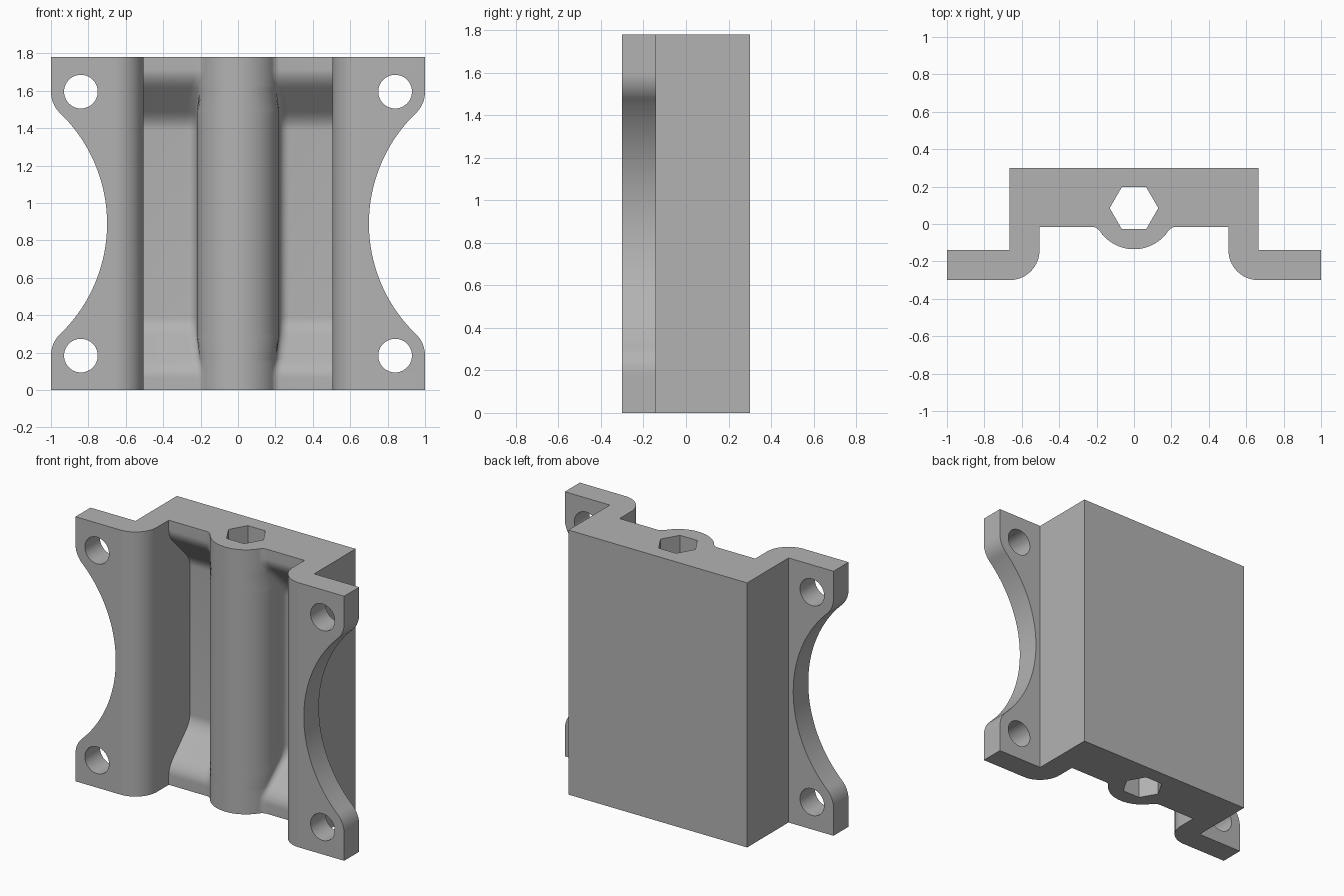
import bpy
import bmesh
from math import sin, cos, atan2, sqrt, pi

cube = bpy.data.objects.get("Cube")
if cube:
    bpy.data.objects.remove(cube, do_unlink=True)

H = 1.78                    # height
FRONT, BACK = -0.30, 0.30
FLANGE_BACK = -0.14
BODY_X, CHANNEL_X = 0.665, 0.505
RIB_Y, RIB_R = 0.085, 0.22  # rib is concentric with the hex bore
FILLET = 0.055
SHALLOW, DEEP = -0.015, 0.21

grey = bpy.data.materials.new("plain grey")
grey.use_nodes = True
colour = (0.45, 0.45, 0.45, 1)
grey.diffuse_color = colour
grey.node_tree.nodes["Principled BSDF"].inputs["Base Color"].default_value = colour


def arc(cx, cy, r, a0, a1, n):
    return [(cx + r * cos(a0 + (a1 - a0) * i / n),
             cy + r * sin(a0 + (a1 - a0) * i / n)) for i in range(n + 1)]


def loft(name, rings):
    """Skin equal-length rings of 3D points and cap both ends."""
    bm = bmesh.new()
    rows = [[bm.verts.new(p) for p in ring] for ring in rings]
    n = len(rows[0])
    for a, b in zip(rows, rows[1:]):
        for i in range(n):
            j = (i + 1) % n
            bm.faces.new((a[i], a[j], b[j], b[i]))
    bm.faces.new(rows[0])
    bm.faces.new(rows[-1])
    bmesh.ops.recalc_face_normals(bm, faces=bm.faces)
    mesh = bpy.data.meshes.new(name)
    bm.to_mesh(mesh)
    bm.free()
    obj = bpy.data.objects.new(name, mesh)
    bpy.context.collection.objects.link(obj)
    mesh.materials.append(grey)
    return obj


def section(floor):
    """Closed outline of the bracket with its channel floor at a given depth."""
    fy = floor - FILLET
    drop = max(RIB_Y - fy, 0)
    fx = sqrt((RIB_R + FILLET) ** 2 - drop ** 2)
    tilt = atan2(drop, fx)
    # rib, fillet, channel, rounded bend, flange, back
    half = arc(0, RIB_Y, RIB_R, -pi / 2, -tilt, 16)
    half += arc(fx, fy, FILLET, pi - tilt, pi / 2, 8)
    half.append((CHANNEL_X, floor))
    half += arc(BODY_X, FLANGE_BACK, BODY_X - CHANNEL_X, pi, 1.5 * pi, 16)
    half += [(1, FRONT), (1, FLANGE_BACK), (BODY_X, FLANGE_BACK), (BODY_X, BACK)]
    return half + [(-x, y) for x, y in reversed(half[1:])]


# Bracket body: channel floor ramps down from both ends with softened corners
START, END, SOFT = 0.115, 0.34, 0.05


def ramp(z):
    def soft(t):
        if t <= -SOFT:
            return 0
        return t if t >= SOFT else (t + SOFT) ** 2 / (4 * SOFT)
    return SHALLOW + (DEEP - SHALLOW) * (soft(z - START) - soft(z - END)) / (END - START)


levels = [0]
for centre in (START, END):
    levels += [centre + SOFT * i / 4 for i in range(-4, 5)]
levels += [H - z for z in reversed(levels)]
body = loft("bracket", [[(x, y, z) for x, y in section(ramp(min(z, H - z)))]
                        for z in levels])


def cut(cutter):
    mod = body.modifiers.new("cut", 'BOOLEAN')
    mod.operation = 'DIFFERENCE'
    mod.solver = 'EXACT'
    mod.object = cutter
    bpy.context.view_layer.objects.active = body
    bpy.ops.object.modifier_apply(modifier=mod.name)
    bpy.data.objects.remove(cutter, do_unlink=True)


def across(name, outline):
    """Prism through the flange, from an outline in x and z."""
    return loft(name, [[(x, y, z) for x, z in outline] for y in (-0.4, -0.1)])


# Hexagonal bore along the rib
hexagon = arc(0, RIB_Y, 0.13, 0, 2 * pi, 6)[:-1]
cut(loft("bore_cutter", [[(x, y, z) for x, y in hexagon] for z in (-0.1, H + 0.1)]))

# Flange scoops, each blending into a rounded ear around the bolt holes
EAR_X, EAR_R, SCOOP_R = 0.84, 0.16, 0.82
SCOOP_X = 0.70 + SCOOP_R
rise = sqrt((SCOOP_R + EAR_R) ** 2 - (SCOOP_X - EAR_X) ** 2)
lean = atan2(rise, SCOOP_X - EAR_X)
EAR_Z = H / 2 - rise
lower = [(1.2, EAR_Z)] + arc(EAR_X, EAR_Z, EAR_R, 0, lean, 12)
lower += arc(SCOOP_X, H / 2, SCOOP_R, pi + lean, pi, 24)[1:]
scoop = lower + [(x, H - z) for x, z in reversed(lower[:-1])]
for side in (1, -1):
    cut(across("scoop_cutter", [(side * x, z) for x, z in scoop]))
    for z in (EAR_Z, H - EAR_Z):
        cut(across("hole_cutter", arc(side * EAR_X, z, 0.09, 0, 2 * pi, 40)[:-1]))

body.select_set(True)
bpy.context.view_layer.objects.active = body
bpy.ops.object.shade_smooth_by_angle(angle=0.5)
